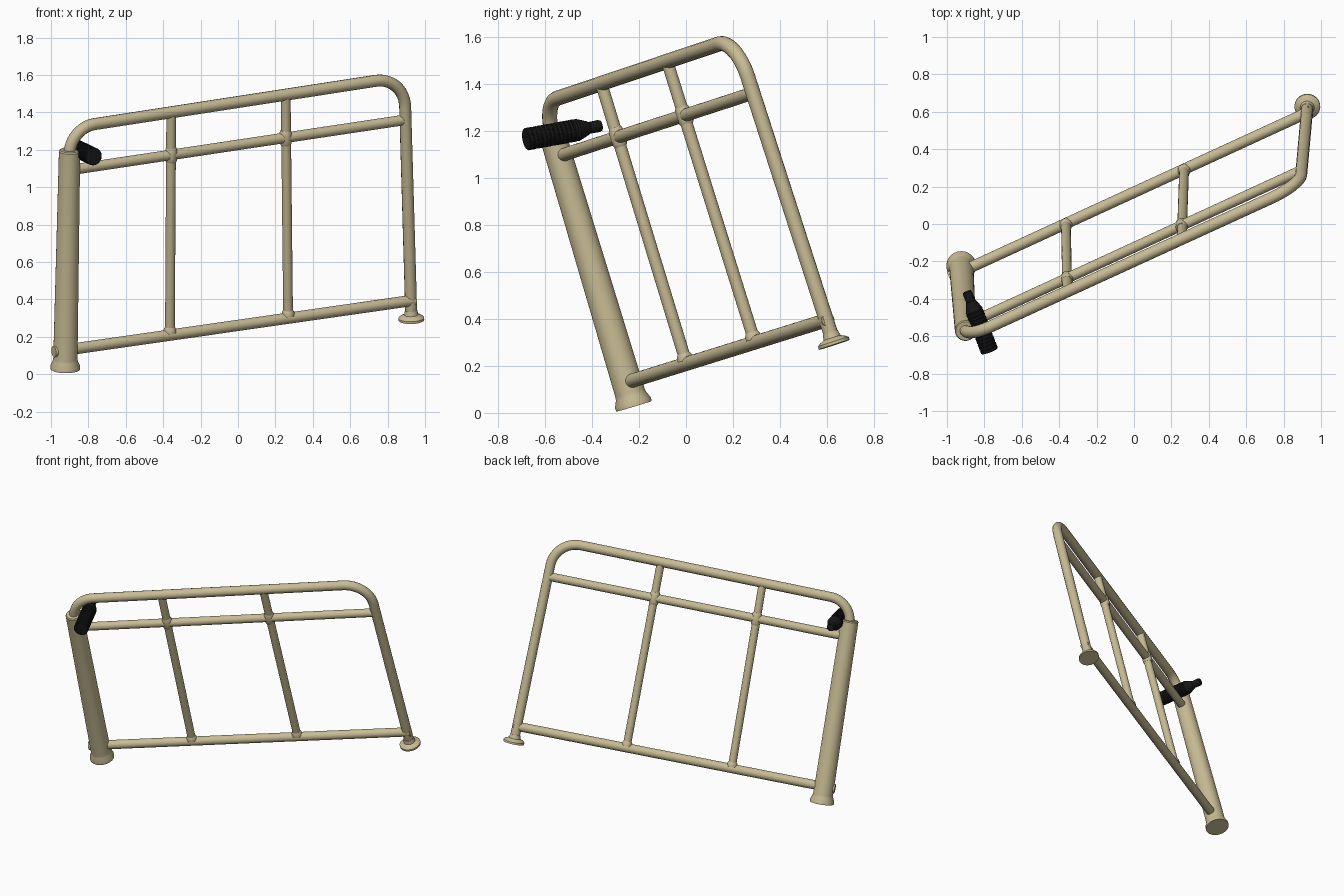
import bpy, bmesh, math
from mathutils import Vector

if "Cube" in bpy.data.objects:
    bpy.data.objects.remove(bpy.data.objects["Cube"])


def material(name, rgb):
    m = bpy.data.materials.new(name)
    m.diffuse_color = (*rgb, 1)
    m.use_nodes = True
    m.node_tree.nodes["Principled BSDF"].inputs["Base Color"].default_value = m.diffuse_color
    return m


BEIGE = material("beige paint", (0.58, 0.50, 0.30))
BLACK = material("black rubber", (0.008, 0.008, 0.008))


def smooth(ob, angle=35):
    bpy.ops.object.select_all(action='DESELECT')
    ob.select_set(True)
    bpy.context.view_layer.objects.active = ob
    bpy.ops.object.shade_smooth_by_angle(angle=math.radians(angle))


def lathe(name, start, direction, profile, mat, sides=28):
    """Capped turned solid: profile is (distance along axis, radius)."""
    start, d = Vector(start), Vector(direction).normalized()
    u = d.orthogonal().normalized()
    v = d.cross(u)
    bm = bmesh.new()
    rings = []
    for dist, r in profile:
        ring = []
        for i in range(sides):
            a = 2 * math.pi * i / sides
            ring.append(bm.verts.new(start + d * dist + (u * math.cos(a) + v * math.sin(a)) * r))
        rings.append(ring)
    for a, b in zip(rings, rings[1:]):
        for i in range(sides):
            j = (i + 1) % sides
            bm.faces.new((a[i], a[j], b[j], b[i]))
    bm.faces.new(rings[0][::-1])
    bm.faces.new(rings[-1])
    bmesh.ops.recalc_face_normals(bm, faces=bm.faces)
    me = bpy.data.meshes.new(name)
    bm.to_mesh(me)
    bm.free()
    me.materials.append(mat)
    ob = bpy.data.objects.new(name, me)
    bpy.context.collection.objects.link(ob)
    smooth(ob)
    return ob


def rod(name, a, b, r):
    a, b = Vector(a), Vector(b)
    return lathe(name, a, b - a, [(0, r), ((b - a).length, r)], BEIGE, 24)


def bent_tube(name, points, r):
    cu = bpy.data.curves.new(name, 'CURVE')
    cu.dimensions = '3D'
    cu.bevel_depth = r
    cu.bevel_resolution = 5
    cu.use_fill_caps = True
    sp = cu.splines.new('POLY')
    sp.points.add(len(points) - 1)
    for p, co in zip(sp.points, points):
        p.co = (*co, 1)
    cu.materials.append(BEIGE)
    ob = bpy.data.objects.new(name, cu)
    bpy.context.collection.objects.link(ob)
    bpy.ops.object.select_all(action='DESELECT')
    ob.select_set(True)
    bpy.context.view_layer.objects.active = ob
    bpy.ops.object.convert(target='MESH')
    smooth(bpy.context.view_layer.objects.active)


def round_corner(prev, corner, nxt, dist, steps=12):
    """Circular bend tangent to both legs of a corner."""
    a = (prev - corner).normalized()
    b = (nxt - corner).normalized()
    half = a.angle(b) / 2
    centre = corner + (a + b).normalized() * (dist / math.cos(half))
    s, e = corner + a * dist - centre, corner + b * dist - centre
    return [centre + s.slerp(e, i / steps) * s.length if s.length == 1 else
            centre + s.normalized().slerp(e.normalized(), i / steps) * s.length
            for i in range(steps + 1)]


# Key points of the tilted frame
foot_l = Vector((-0.924, -0.221, 0.028))
foot_r = Vector((0.927, 0.629, 0.294))
corner_l = Vector((-0.898, -0.608, 1.317))
corner_r = Vector((0.889, 0.21, 1.592))
axis_l = (corner_l - foot_l).normalized()
axis_r = (corner_r - foot_r).normalized()

# Outer frame: top rail bending down into both posts
path = [foot_l + axis_l * 1.1]
path += round_corner(foot_l, corner_l, corner_r, 0.145)
path += round_corner(corner_l, corner_r, foot_r, 0.17)
path += [foot_r + axis_r * 0.01]
bent_tube("top_rail_and_right_post", path, 0.032)

# Thick tapered post with flared foot, and the plain round foot
lathe("left_post", foot_l, axis_l,
      [(0, 0.079), (0.018, 0.079), (0.045, 0.067), (0.06, 0.065), (1.215, 0.057), (1.222, 0.052)], BEIGE, 36)
lathe("right_foot", foot_r, axis_r,
      [(-0.005, 0.069), (0.008, 0.069), (0.016, 0.06), (0.026, 0.038), (0.05, 0.033)], BEIGE)

# Cross rails
low_a, low_b = Vector((-0.985, -0.283, 0.120)), Vector((0.945, 0.604, 0.396))
mid_a, mid_b = Vector((-0.895, -0.537, 1.092)), Vector((0.895, 0.287, 1.360))
rod("lower_rail", low_a, low_b, 0.030)
rod("middle_rail", mid_a, mid_b, 0.028)


def at_x(a, b, x):
    return a.lerp(b, (x - a.x) / (b.x - a.x))


# Upright bars with small weld beads at the joints
for i, (xb, xt) in enumerate(((-0.364, -0.357), (0.268, 0.255)), 1):
    bottom = at_x(low_a, low_b, xb)
    top = at_x(corner_l, corner_r, xt)
    rod(f"upright_bar_{i}", bottom, top, 0.026)
    d = top - bottom
    lathe(f"lower_weld_{i}", bottom, d, [(0.015, 0.034), (0.034, 0.033), (0.046, 0.026)], BEIGE, 24)
    mid = at_x(mid_a, mid_b, xt)
    lathe(f"middle_weld_{i}", mid, d,
          [(-0.042, 0.026), (-0.03, 0.032), (0.03, 0.032), (0.042, 0.026)], BEIGE, 24)

# Ribbed hand grip with a tapered neck
grip_a, grip_b = Vector((-0.772, -0.680, 1.163)), Vector((-0.893, -0.362, 1.221))
profile = [(0, 0.044)]
for i in range(12):
    z = 0.004 + i * 0.019
    profile += [(z, 0.048), (z + 0.011, 0.048), (z + 0.013, 0.0455), (z + 0.017, 0.0455)]
profile += [(0.236, 0.048), (0.285, 0.029), (0.29, 0.025), (0.335, 0.026), ((grip_b - grip_a).length, 0.022)]
lathe("hand_grip", grip_a, grip_b - grip_a, profile, BLACK, 24)
